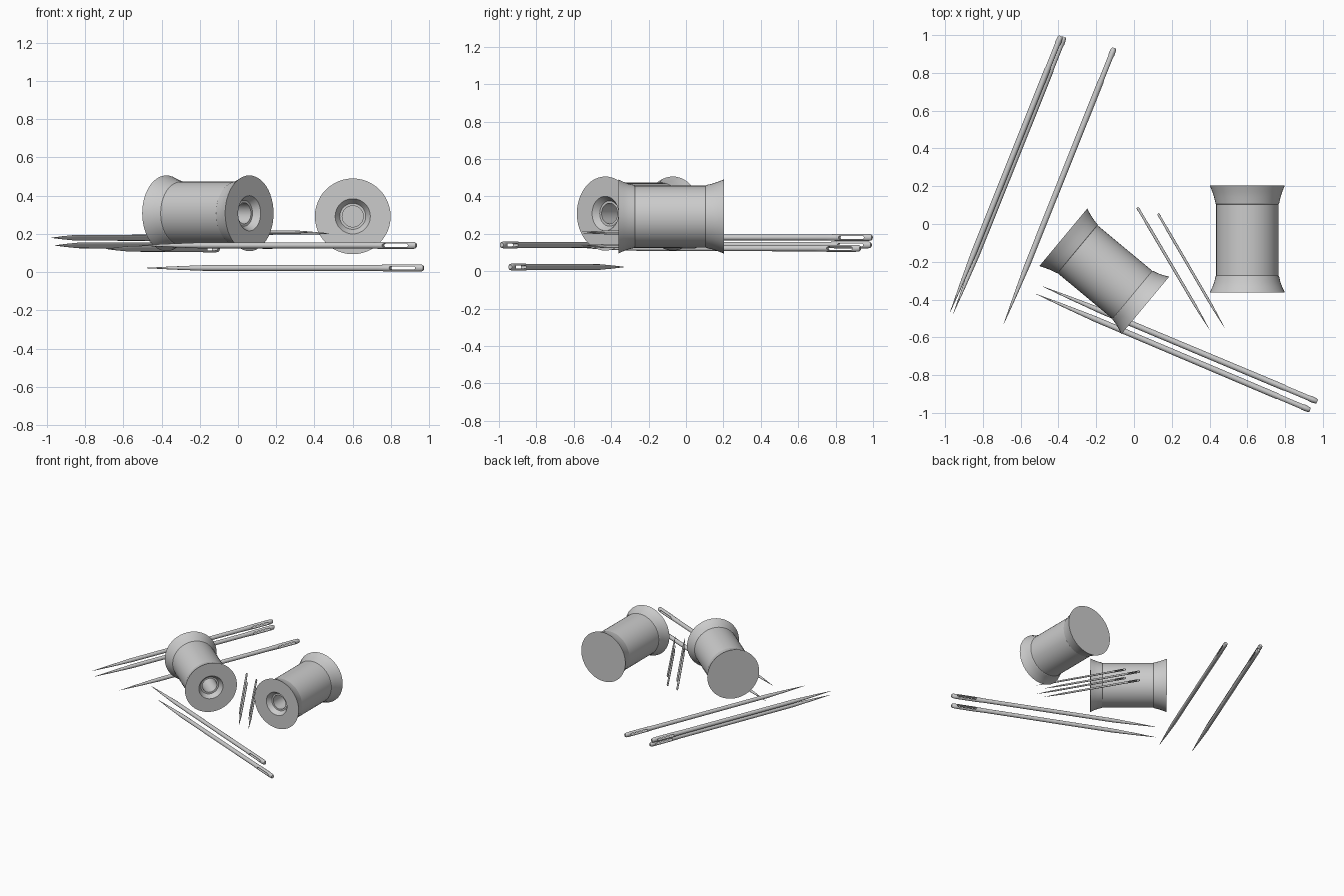
import bpy, bmesh, math
from mathutils import Vector

if "Cube" in bpy.data.objects:
    bpy.data.objects.remove(bpy.data.objects["Cube"])


def mesh_from_rings(name, rings, cap_start=True, cap_end=True):
    """Skin a list of equal-length point rings."""
    bm = bmesh.new()
    vr = [[bm.verts.new(p) for p in ring] for ring in rings]
    n = len(vr[0])
    for a, b in zip(vr, vr[1:]):
        for i in range(n):
            j = (i + 1) % n
            bm.faces.new((a[i], a[j], b[j], b[i]))
    if cap_start:
        bm.faces.new(vr[0][::-1])
    if cap_end:
        bm.faces.new(vr[-1])
    bmesh.ops.recalc_face_normals(bm, faces=bm.faces)
    me = bpy.data.meshes.new(name)
    bm.to_mesh(me)
    bm.free()
    return me


def add(name, me, loc=(0, 0, 0), rot_z=0.0, scale=1.0):
    ob = bpy.data.objects.new(name, me)
    bpy.context.collection.objects.link(ob)
    ob.location = loc
    ob.rotation_euler.z = rot_z
    ob.scale = (scale,) * 3
    return ob


def activate(ob):
    bpy.ops.object.select_all(action='DESELECT')
    ob.select_set(True)
    bpy.context.view_layer.objects.active = ob


def ellipse(x, ry, rz, n):
    return [(x, ry * math.cos(2 * math.pi * i / n), rz * math.sin(2 * math.pi * i / n))
            for i in range(n)]


# Spool: lathe profile along local x, bored end at -x, closed end at +x
H = 0.282
spool_profile = [(H - 0.06, 0.055), (-H + 0.035, 0.055), (-H + 0.035, 0.068), (-H, 0.092),
                 (-H, 0.198), (-H + 0.03, 0.184), (-H + 0.055, 0.175), (-H + 0.085, 0.168),
                 (-H + 0.088, 0.165), (H - 0.098, 0.165), (H - 0.095, 0.168),
                 (H - 0.06, 0.176), (H - 0.03, 0.186), (H, 0.198)]
spool = mesh_from_rings("spool", [ellipse(x, r, r, 48) for x, r in spool_profile])

# Bored ends and closed ends of each spool axis
for name, bored, closed, z in [("right_spool", (0.6, -0.362), (0.6, 0.203), 0.292),
                               ("left_spool", (0.06, -0.432), (-0.375, -0.07), 0.308)]:
    a, b = Vector(bored), Vector(closed)
    d, c = b - a, (a + b) / 2
    ob = add(name, spool, (c.x, c.y, z), math.atan2(d.y, d.x))
    activate(ob)
    bpy.ops.object.shade_smooth_by_angle(angle=math.radians(25))

# Needle: tip at the origin, eye end at +x
LENGTH = 1.58
needle_sections = [(0, 0.0008, 0.0008), (0.15, 0.008, 0.008), (0.34, 0.015, 0.015),
                   (1.32, 0.016, 0.016), (1.40, 0.016, 0.019), (1.55, 0.016, 0.019),
                   (1.572, 0.014, 0.017), (LENGTH, 0.010, 0.012)]
needle = mesh_from_rings("needle", [ellipse(x, ry, rz, 16) for x, ry, rz in needle_sections])
proto = add("needle_base", needle)

# Slot cutter for the eye
def slot(y):
    pts = []
    for cx, start in ((1.53, -90), (1.40, 90)):
        for k in range(7):
            t = math.radians(start + 30 * k)
            pts.append((cx + 0.009 * math.cos(t), y, 0.009 * math.sin(t)))
    return pts


cutter = add("eye_cutter", mesh_from_rings("eye_cutter", [slot(-0.05), slot(0.05)]))
cutter.hide_render = True
mod = proto.modifiers.new("eye", 'BOOLEAN')
mod.operation, mod.object, mod.solver = 'DIFFERENCE', cutter, 'EXACT'
activate(proto)
bpy.ops.object.modifier_apply(modifier="eye")
bpy.ops.object.shade_smooth_by_angle(angle=math.radians(35))
bpy.data.objects.remove(cutter)
needle = proto.data

# Tip xy, eye xy, height
needles = [
    ("front_needle_upper", (-0.52, -0.37), (0.932, -0.985), 0.14),
    ("front_needle_lower", (-0.485, -0.33), (0.97, -0.94), 0.022),
    ("left_needle_upper", (-0.975, -0.47), (-0.388, 0.995), 0.18),
    ("left_needle_lower", (-0.957, -0.475), (-0.37, 0.99), 0.14),
    ("middle_needle", (-0.69, -0.53), (-0.105, 0.932), 0.122),
    ("small_needle_1_upper", (0.40, -0.56), (0.018, 0.088), 0.21),
    ("small_needle_1_lower", (0.40, -0.56), (0.018, 0.088), 0.138),
    ("small_needle_2_upper", (0.48, -0.55), (0.127, 0.055), 0.203),
    ("small_needle_2_lower", (0.48, -0.55), (0.127, 0.055), 0.13),
]
for name, tip, eye, z in needles:
    d = Vector(eye) - Vector(tip)
    add(name, needle, (*tip, z), math.atan2(d.y, d.x), d.length / LENGTH)
bpy.data.objects.remove(proto)
